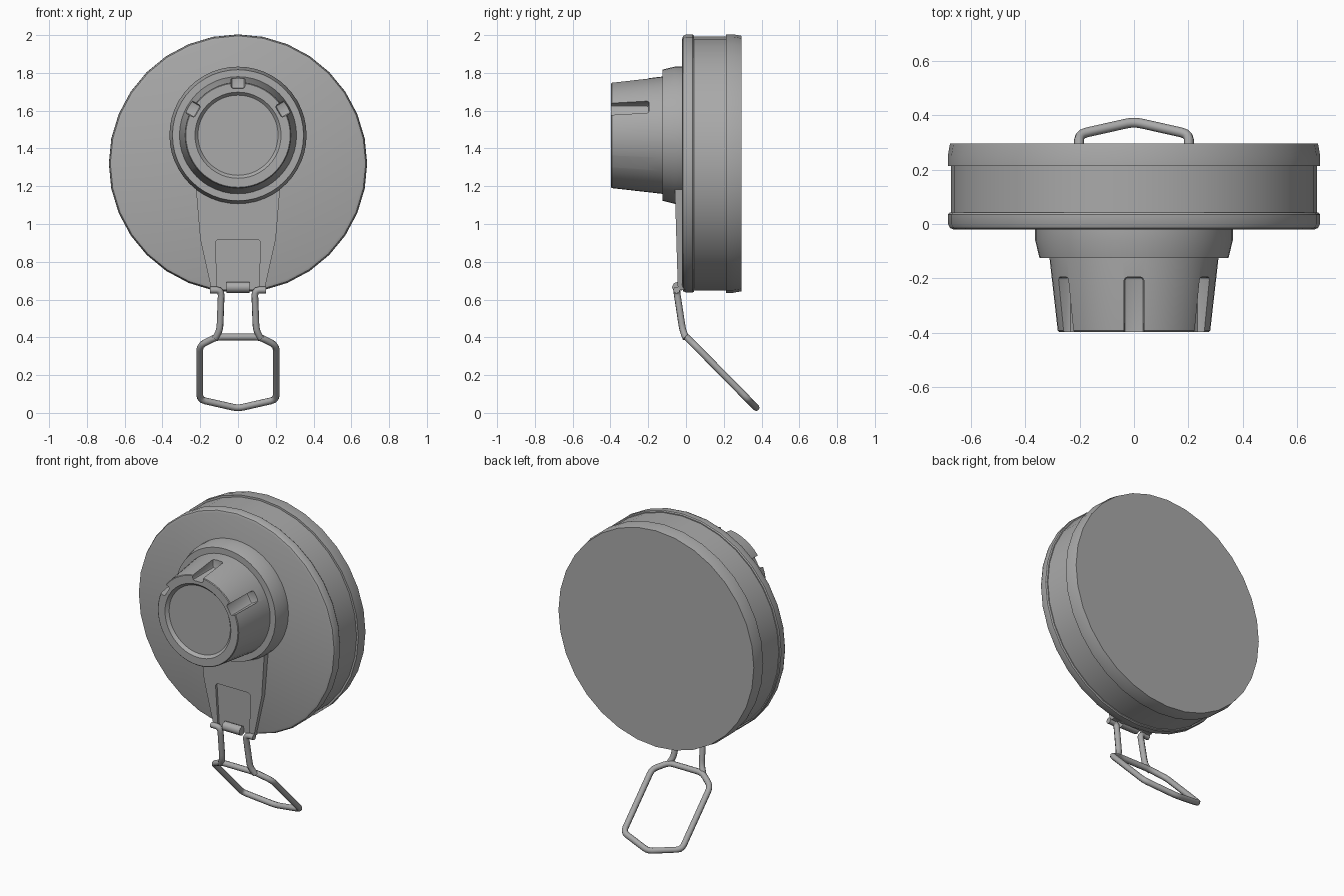
import bpy, bmesh, math
from mathutils import Vector, Matrix

cube = bpy.data.objects.get("Cube")
if cube:
    bpy.data.objects.remove(cube)

grey = bpy.data.materials.new("plain grey")
grey.use_nodes = True
grey.diffuse_color = (0.4, 0.4, 0.4, 1)
grey.node_tree.nodes["Principled BSDF"].inputs["Base Color"].default_value = grey.diffuse_color


def finish(name, bm):
    bmesh.ops.recalc_face_normals(bm, faces=bm.faces)
    mesh = bpy.data.meshes.new(name)
    bm.to_mesh(mesh)
    bm.free()
    mesh.materials.append(grey)
    ob = bpy.data.objects.new(name, mesh)
    bpy.context.collection.objects.link(ob)
    return ob


def smooth(ob, angle=30):
    bpy.ops.object.select_all(action='DESELECT')
    ob.select_set(True)
    bpy.context.view_layer.objects.active = ob
    bpy.ops.object.shade_smooth_by_angle(angle=math.radians(angle))


def lathe(name, profile, z, sides):
    """Solid of revolution around the y direction; profile is (radius, y)."""
    bm = bmesh.new()
    rings = []
    for r, y in profile:
        rings.append([bm.verts.new((r * math.sin(a), y, z + r * math.cos(a)))
                      for a in (math.tau * i / sides for i in range(sides))])
    for a, b in zip(rings, rings[1:]):
        for i in range(sides):
            j = (i + 1) % sides
            bm.faces.new((a[i], a[j], b[j], b[i]))
    bm.faces.new(rings[0])
    bm.faces.new(rings[-1])
    return finish(name, bm)


def slab(name, half, front, back):
    """Symmetric plate from (x, z) half outline; front and back give y at z."""
    outline = half + [(-x, z) for x, z in reversed(half)]
    bm = bmesh.new()
    f = [bm.verts.new((x, front(z), z)) for x, z in outline]
    b = [bm.verts.new((x, back(z), z)) for x, z in outline]
    bm.faces.new(f)
    bm.faces.new(b)
    for i in range(len(f)):
        j = (i + 1) % len(f)
        bm.faces.new((f[i], f[j], b[j], b[i]))
    return finish(name, bm)


def cut(ob, cutter):
    mod = ob.modifiers.new("cut", 'BOOLEAN')
    mod.operation = 'DIFFERENCE'
    mod.solver = 'EXACT'
    mod.object = cutter
    bpy.context.view_layer.objects.active = ob
    bpy.ops.object.modifier_apply(modifier=mod.name)
    bpy.data.objects.remove(cutter)


def wire(name, points, radius, cyclic=False):
    """Round wire along a polyline, with softened corners."""
    pts = [Vector(p) for p in points]
    path = []
    for i, p in enumerate(pts):
        if not cyclic and i in (0, len(pts) - 1):
            path.append(p)
            continue
        a, b = pts[i - 1] - p, pts[(i + 1) % len(pts)] - p
        a, b = (v.normalized() * min(0.03, v.length * 0.4) for v in (a, b))
        path += [p + a * (1 - t) ** 2 + b * t ** 2 for t in (0, 0.33, 0.67, 1)]
    cu = bpy.data.curves.new(name, 'CURVE')
    cu.dimensions = '3D'
    cu.bevel_depth = radius
    cu.bevel_resolution = 2
    cu.use_fill_caps = True
    sp = cu.splines.new('POLY')
    sp.points.add(len(path) - 1)
    for q, p in zip(sp.points, path):
        q.co = (*p, 1)
    sp.use_cyclic_u = cyclic
    cu.materials.append(grey)
    ob = bpy.data.objects.new(name, cu)
    bpy.context.collection.objects.link(ob)
    bpy.ops.object.select_all(action='DESELECT')
    ob.select_set(True)
    bpy.context.view_layer.objects.active = ob
    bpy.ops.object.convert(target='MESH')
    smooth(bpy.context.object, 50)


# Round drum with front and back rims
smooth(lathe("drum", [(0.662, -0.02), (0.676, -0.015), (0.683, 0), (0.683, 0.035),
                      (0.678, 0.042), (0.672, 0.042), (0.672, 0.213), (0.684, 0.213),
                      (0.684, 0.25), (0.676, 0.295)], 1.32, 32))

# Stepped collar behind the knob
KNOB_Z = 1.47
smooth(lathe("collar", [(0.363, -0.01), (0.363, -0.06), (0.347, -0.125), (0.3, -0.125)],
             KNOB_Z, 48))

# Tapered knob with a dished face and six grip slots
knob = lathe("knob", [(0.31, -0.11), (0.31, -0.128), (0.28, -0.392), (0.276, -0.396),
                      (0.228, -0.396), (0.212, -0.378)], KNOB_Z, 48)
for i in range(6):
    bm = bmesh.new()
    bmesh.ops.create_cube(bm, size=1, matrix=Matrix.Diagonal((0.072, 0.3, 0.15, 1)))
    bmesh.ops.bevel(bm, geom=bm.edges[:], offset=0.012, segments=2, profile=0.5,
                    affect='EDGES')
    turn = Matrix.Rotation(i * math.tau / 6, 4, 'Y')
    bm.transform(Matrix.Translation((0, 0, KNOB_Z)) @ turn
                 @ Matrix.Translation((0, -0.345, 0.322)))
    cut(knob, finish("slot_cutter", bm))
smooth(knob)


# Tapered strap with a shallow recess
def strap_front(z):
    return -0.043 - 0.03 * (z - 0.65)


strap = slab("strap", [(0.14, 0.65), (0.2, 0.92), (0.228, 1.25)],
             strap_front, lambda z: -0.01)
cut(strap, slab("recess_cutter", [(0.108, 0.62), (0.12, 0.905), (0.108, 0.918)],
                lambda z: -0.1, lambda z: strap_front(z) + 0.015))
smooth(strap)

# Hinge barrel
wire("hinge_barrel", [(-0.06, -0.045, 0.665), (0.06, -0.045, 0.665)], 0.029)

# Wire hanger: hinge pins, legs and bent loop
for side, name in ((1, "left_leg"), (-1, "right_leg")):
    wire(name, [(side * x, y, z) for x, y, z in
                ((0.147, -0.05, 0.65), (0.088, -0.05, 0.65),
                 (0.096, -0.018, 0.44), (0.12, 0.0, 0.395))], 0.018)


def loop_point(x, z):
    return (x, 0.005 + (0.4 - z) * 0.985, z)


half_loop = [(0.115, 0.402), (0.202, 0.357), (0.202, 0.07)]
loop = half_loop + [(0, 0.024)] + [(-x, z) for x, z in reversed(half_loop)]
wire("loop", [loop_point(x, z) for x, z in loop], 0.018, True)
